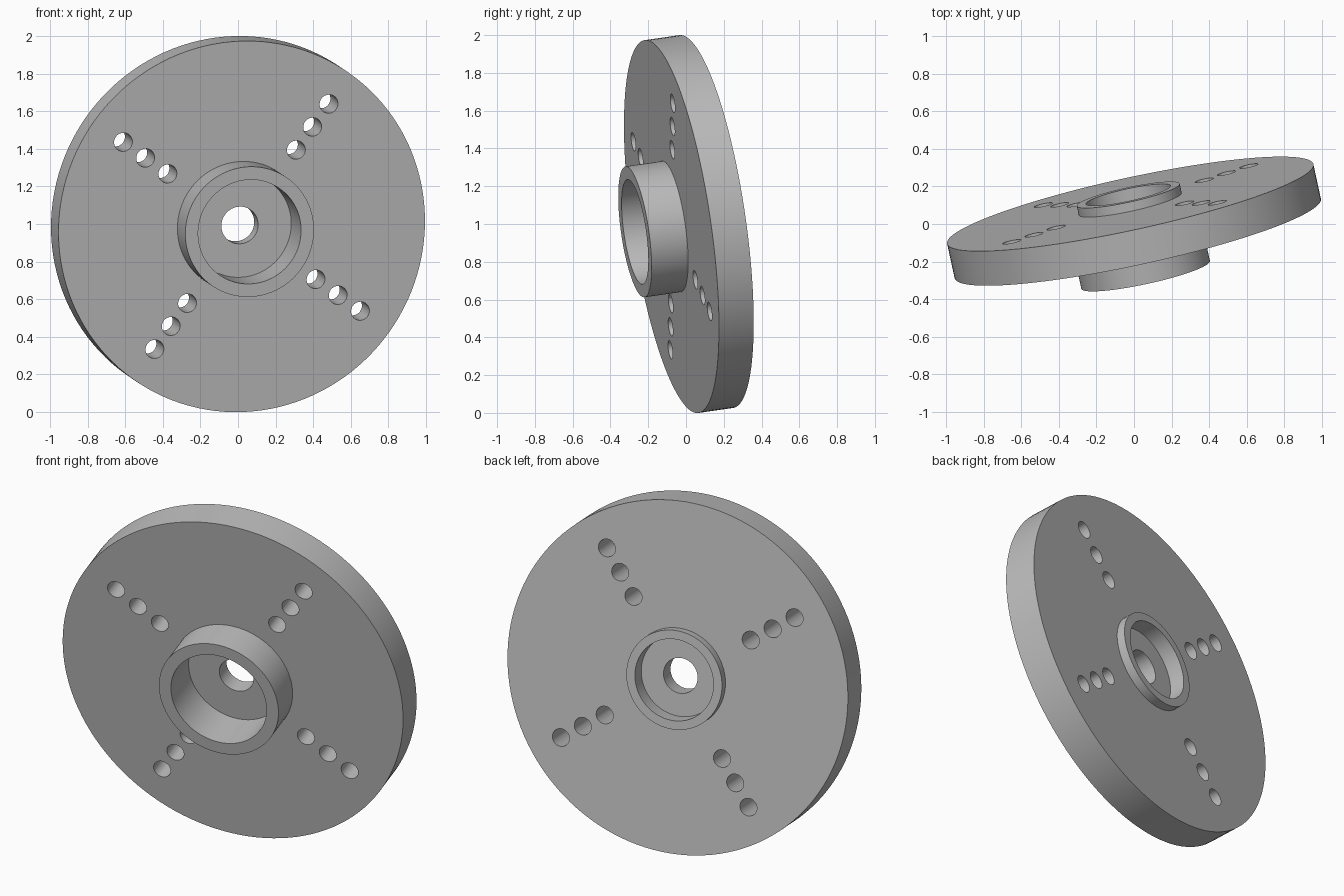
import bpy, bmesh, math
from mathutils import Matrix, Vector

cube = bpy.data.objects.get("Cube")
if cube:
    bpy.data.objects.remove(cube, do_unlink=True)

# Single plain metal colour
metal = bpy.data.materials.new("grey_metal")
grey = (0.5, 0.5, 0.5, 1.0)
metal.diffuse_color = grey
metal.use_nodes = True
metal.node_tree.nodes["Principled BSDF"].inputs["Base Color"].default_value = grey

DISC_R, DISC_T = 0.997, 0.19
HUB_R, BORE_R, HUB_END = 0.35, 0.28, -0.39
BOSS_R, RECESS_R, BOSS_H = 0.28, 0.23, 0.05
HOLE_R, WEB_FRONT, WEB_BACK = 0.1, -0.14, -0.04
BOLT_R = 0.05
SEGMENTS = 128


def add_object(name, bm):
    bmesh.ops.recalc_face_normals(bm, faces=bm.faces)
    mesh = bpy.data.meshes.new(name)
    bm.to_mesh(mesh)
    bm.free()
    mesh.materials.append(metal)
    obj = bpy.data.objects.new(name, mesh)
    bpy.context.collection.objects.link(obj)
    return obj


# Flange: closed (radius, height) section turned about local z, back face at 0
section = [
    (HOLE_R, WEB_FRONT), (HOLE_R, WEB_BACK),
    (RECESS_R, WEB_BACK), (RECESS_R, BOSS_H), (BOSS_R, BOSS_H), (BOSS_R, 0),
    (DISC_R, 0), (DISC_R, -DISC_T),
    (HUB_R, -DISC_T), (HUB_R, HUB_END), (BORE_R, HUB_END), (BORE_R, WEB_FRONT),
]
bm = bmesh.new()
rings = []
for i in range(SEGMENTS):
    a = math.tau * i / SEGMENTS
    rings.append([bm.verts.new((r * math.cos(a), r * math.sin(a), z)) for r, z in section])
for i in range(SEGMENTS):
    here, there = rings[i], rings[(i + 1) % SEGMENTS]
    for j in range(len(section)):
        k = (j + 1) % len(section)
        bm.faces.new((here[j], there[j], there[k], here[k]))
flange = add_object("flange_disc", bm)

# Bolt holes: four rows of three
bm = bmesh.new()
for row in range(4):
    for dist in (0.5, 0.65, 0.8):
        place = Matrix.Rotation(row * math.pi / 2, 4, "Z") @ Matrix.Translation((dist, 0, -DISC_T / 2))
        bmesh.ops.create_cone(bm, cap_ends=True, segments=32, radius1=BOLT_R,
                              radius2=BOLT_R, depth=DISC_T * 2, matrix=place)
cutter = add_object("bolt_hole_cutter", bm)
cutter.hide_render = True

cut = flange.modifiers.new("bolt_holes", "BOOLEAN")
cut.operation = "DIFFERENCE"
cut.solver = "EXACT"
cut.object = cutter
bpy.ops.object.select_all(action="DESELECT")
flange.select_set(True)
bpy.context.view_layer.objects.active = flange
bpy.ops.object.modifier_apply(modifier=cut.name)
bpy.data.objects.remove(cutter, do_unlink=True)
bpy.ops.object.shade_smooth_by_angle(angle=math.radians(30))

# Tilt: local z points to the back, local x follows one row of holes
axis = Vector((-0.21, 0.968, 0.14)).normalized()
row_dir = Vector((0.465, 0.006, 0.655))
row_dir = (row_dir - axis * row_dir.dot(axis)).normalized()
side = axis.cross(row_dir)
pose = Matrix((row_dir, side, axis)).transposed().to_4x4()
flange.matrix_world = Matrix.Translation((-0.02, 0.107, 1.013)) @ pose
